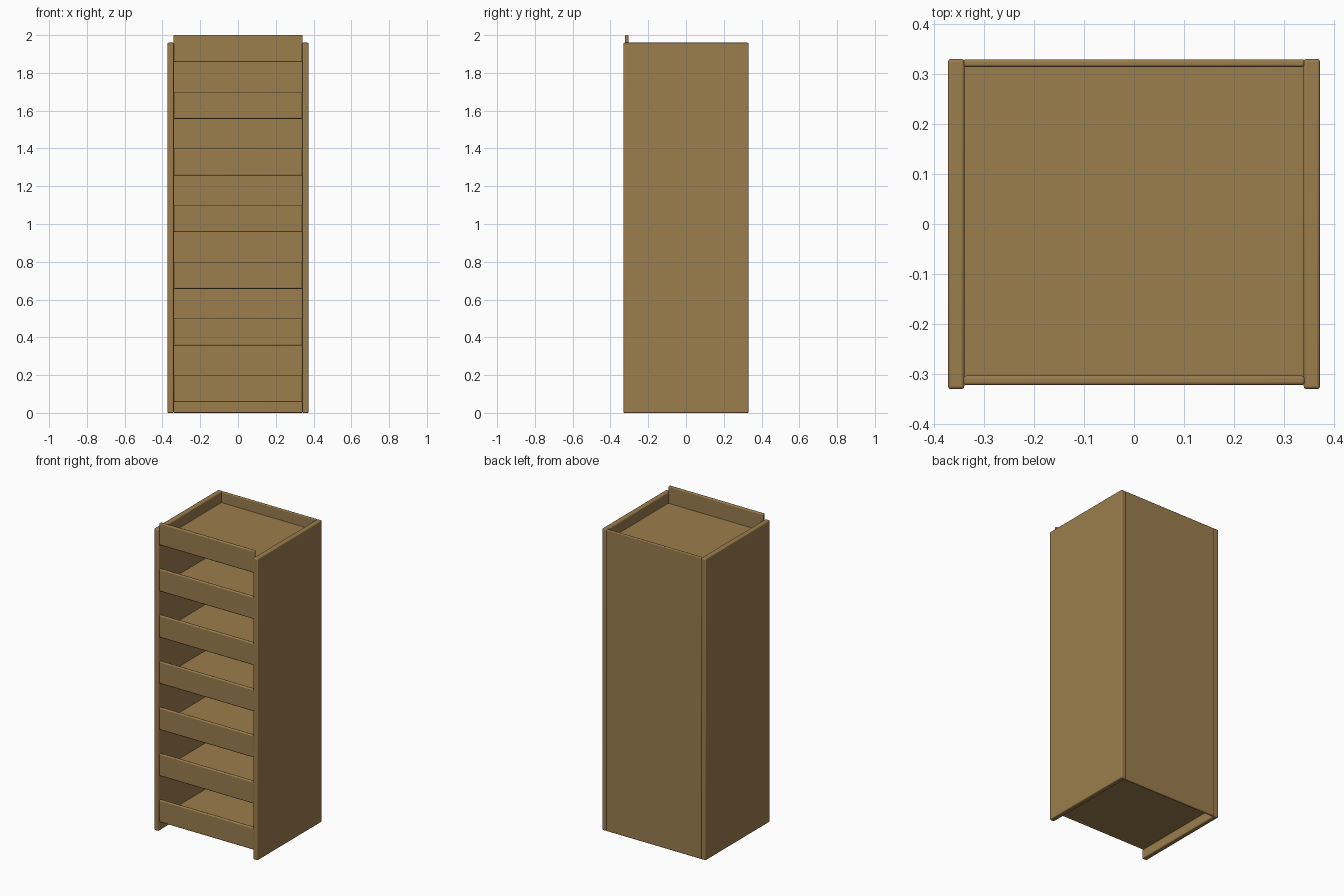
import bpy
import bmesh
import math
from mathutils import Vector

default = bpy.data.objects.get("Cube")
if default:
    bpy.data.objects.remove(default, do_unlink=True)

# One plain wood colour
wood = bpy.data.materials.new("oak_brown")
wood.use_nodes = True
COLOUR = (0.33, 0.205, 0.075, 1)
wood.diffuse_color = COLOUR
wood.node_tree.nodes["Principled BSDF"].inputs["Base Color"].default_value = COLOUR


def board(name, low, high, bevel=0.0):
    """Box between two corners, with optionally rounded edges."""
    low, high = Vector(low), Vector(high)
    size, centre = high - low, (low + high) / 2
    bm = bmesh.new()
    bmesh.ops.create_cube(bm, size=1)
    bmesh.ops.scale(bm, vec=size, verts=bm.verts)
    mesh = bpy.data.meshes.new(name)
    bm.to_mesh(mesh)
    bm.free()
    mesh.materials.append(wood)
    obj = bpy.data.objects.new(name, mesh)
    obj.location = centre
    bpy.context.collection.objects.link(obj)
    if bevel:
        mod = obj.modifiers.new("rounded_edges", "BEVEL")
        mod.width = bevel
        mod.segments = 3
        bpy.ops.object.select_all(action="DESELECT")
        obj.select_set(True)
        bpy.context.view_layer.objects.active = obj
        bpy.ops.object.shade_smooth_by_angle(angle=math.radians(35))
    return obj


INNER, OUTER = 0.34, 0.373
FRONT, BACK = -0.331, 0.331
SIDE_TOP = 1.96

# Side panels and back panel
board("left_side", (INNER, FRONT, 0), (OUTER, BACK, SIDE_TOP), 0.006)
board("right_side", (-OUTER, FRONT, 0), (-INNER, BACK, SIDE_TOP), 0.006)
board("back_panel", (-INNER - 0.002, 0.315, 0), (INNER + 0.002, 0.33, SIDE_TOP), 0.005)

# Seven shelves, each with a raised front lip
for i in range(7):
    base = 0.057 + 0.3 * i
    board(f"shelf_{i + 1}", (-INNER, -0.32, base + 0.001), (INNER, 0.318, base + 0.033))
    board(f"front_lip_{i + 1}", (-INNER - 0.002, -0.323, base),
          (INNER + 0.002, -0.304, base + 0.143), 0.006)
